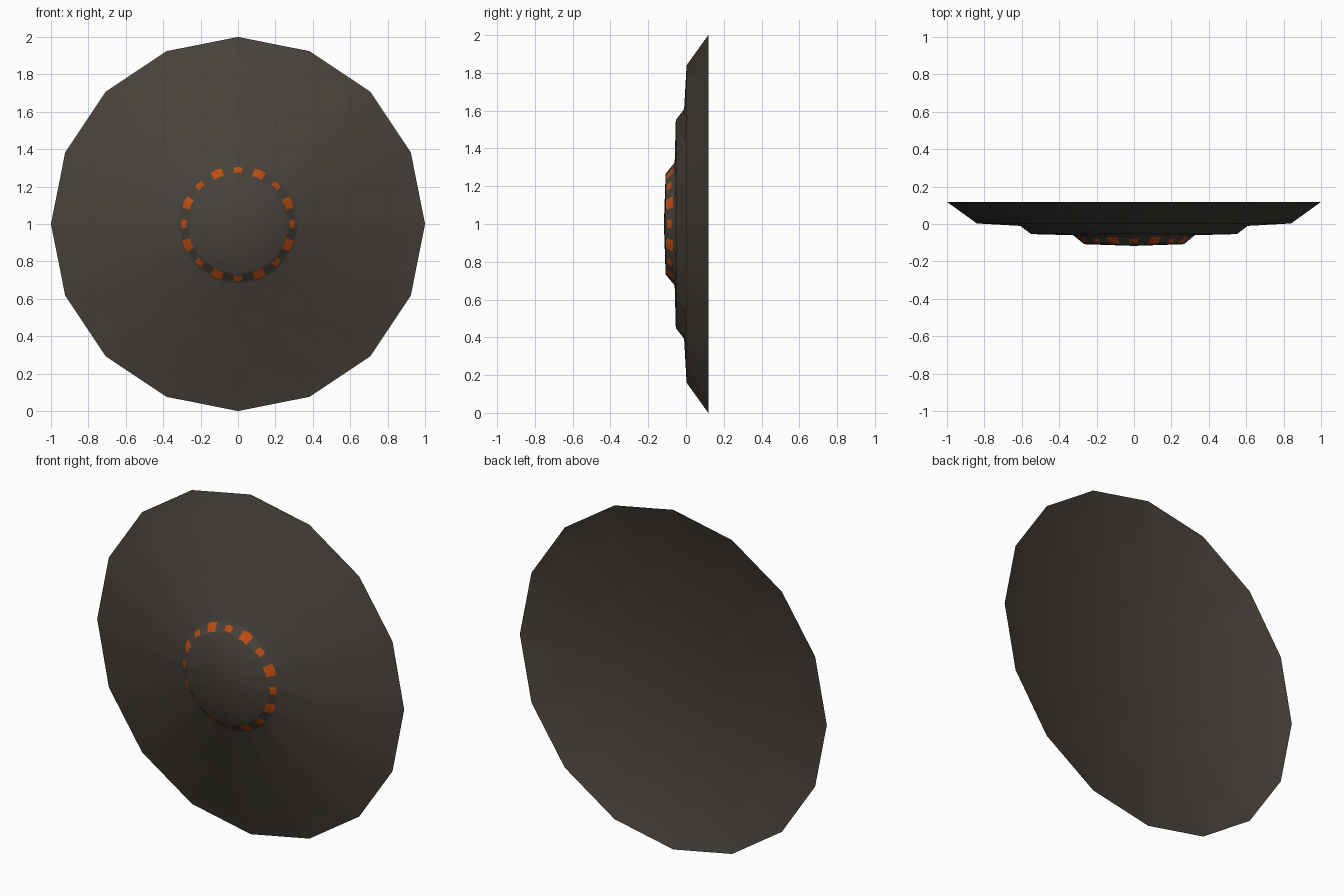
import bpy, bmesh, math

if "Cube" in bpy.data.objects:
    bpy.data.objects.remove(bpy.data.objects["Cube"])

SIDES = 16
CENTRE_Z = 1.0


def material(name, rgb):
    m = bpy.data.materials.new(name)
    m.diffuse_color = (*rgb, 1.0)
    m.use_nodes = True
    m.node_tree.nodes["Principled BSDF"].inputs["Base Color"].default_value = m.diffuse_color
    return m


brown = material("dark_brown", (0.062, 0.053, 0.043))
orange = material("burnt_orange", (0.52, 0.075, 0.006))


def is_large(k):
    return k % 2 == 1


def corner(k, r):
    a = math.tau * k / SIDES
    return r * math.cos(a), r * math.sin(a)


# Each ring has three points per corner, so the orange patches wrap the corners
# (half-widths alternate between large and small patches).
def ring_point(k, side, r, y):
    s = 0.27 if is_large(k) else 0.2
    x, z = corner(k, r)
    if side:
        nx, nz = corner(k + side, r)
        x, z = x + (nx - x) * s, z + (nz - z) * s
    return x, y, z + CENTRE_Z


# Stepped profile: (radius, y); None marks the patch limits on the boss lip
LIP_IN, LIP_OUT = (0.267, -0.108), (0.325, -0.06)
profile = [LIP_IN, "patch_in", "patch_out", LIP_OUT,
           (0.55, -0.054), (0.608, -0.010), (0.84, 0.003), (1.0, 0.118)]


def level(p, k):
    if p == "patch_in":
        t = 0.06 if is_large(k) else 0.18
    elif p == "patch_out":
        t = 0.80 if is_large(k) else 0.66
    else:
        return p
    return tuple(a + (b - a) * t for a, b in zip(LIP_IN, LIP_OUT))


bm = bmesh.new()
rings = [[bm.verts.new(ring_point(k, side, *level(p, k)))
          for k in range(SIDES) for side in (-1, 0, 1)] for p in profile]
n = SIDES * 3

# Boss cap
tip = bm.verts.new((0, -0.117, CENTRE_Z))
for i in range(n):
    bm.faces.new((tip, rings[0][i], rings[0][(i + 1) % n]))

# Boss lip with orange patches, middle step, broad plate and slanted rim
for j in range(len(rings) - 1):
    a, b = rings[j], rings[j + 1]
    for i in range(n):
        q = (i + 1) % n
        f = bm.faces.new((a[i], b[i], b[q], a[q]))
        if profile[j] == "patch_in" and i % 3 != 2:
            f.material_index = 1

# Flat back sheet, blended smoothly into the rim
back = bm.verts.new((0, 0.118, CENTRE_Z))
for i in range(n):
    bm.faces.new((back, rings[-1][i], rings[-1][(i + 1) % n]))

for f in bm.faces:
    f.smooth = True

mesh = bpy.data.meshes.new("round_shield")
bm.to_mesh(mesh)
bm.free()
mesh.materials.append(brown)
mesh.materials.append(orange)
shield = bpy.data.objects.new("round_shield", mesh)
bpy.context.collection.objects.link(shield)
